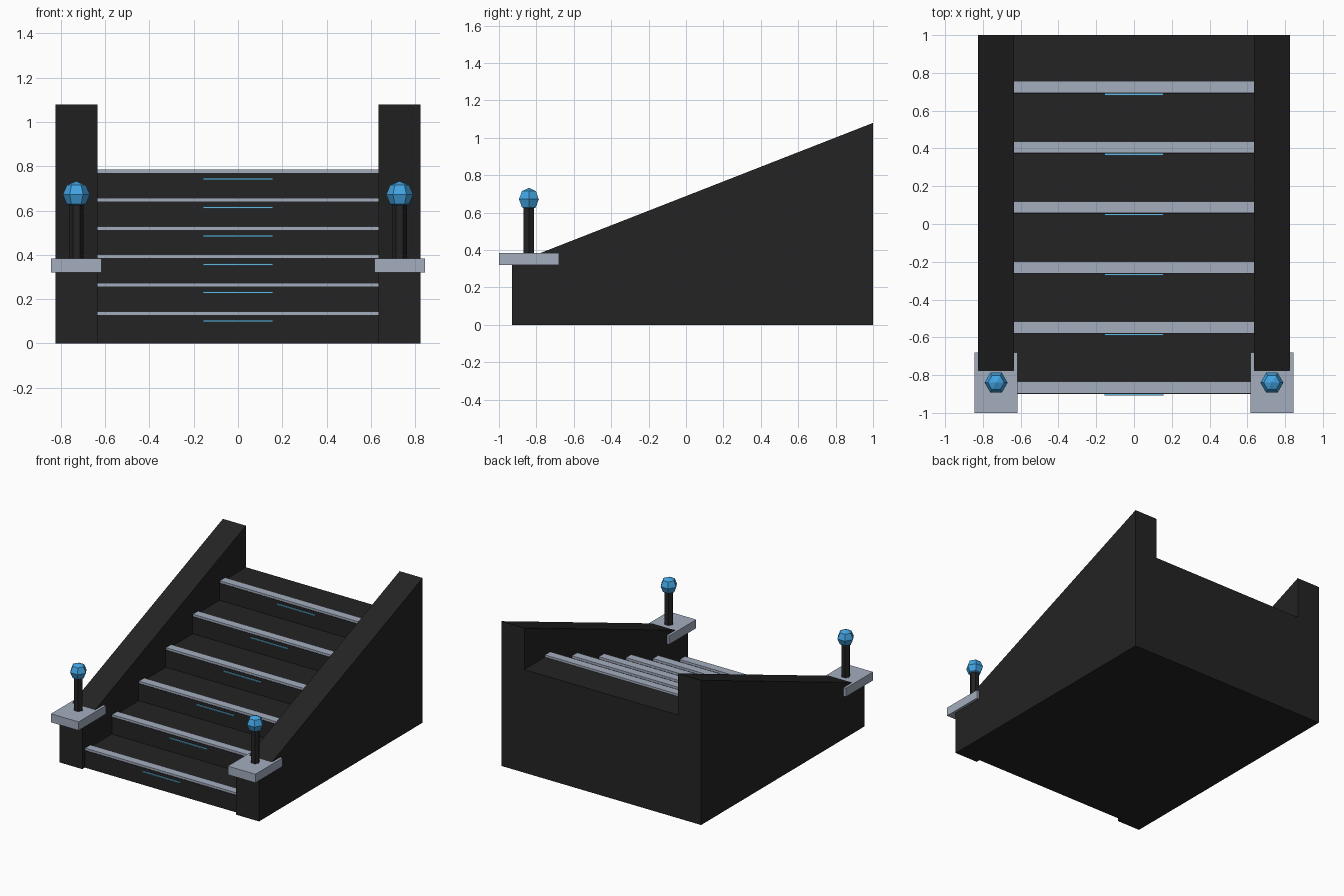
import bpy
import bmesh
from mathutils import Matrix

cube = bpy.data.objects.get("Cube")
if cube:
    bpy.data.objects.remove(cube, do_unlink=True)


def material(name, r, g, b):
    m = bpy.data.materials.new(name)
    m.use_nodes = True
    m.diffuse_color = (r, g, b, 1)
    m.node_tree.nodes["Principled BSDF"].inputs["Base Color"].default_value = (r, g, b, 1)
    return m


BLACK = material("black stone", 0.017, 0.017, 0.017)
GREY = material("pale blue grey", 0.37, 0.42, 0.52)
BLUE = material("lamp blue", 0.055, 0.37, 0.76)
CYAN = material("strip light blue", 0.13, 0.5, 0.78)


def finish(name, bm, mat):
    bmesh.ops.recalc_face_normals(bm, faces=bm.faces)
    mesh = bpy.data.meshes.new(name)
    bm.to_mesh(mesh)
    bm.free()
    mesh.materials.append(mat)
    obj = bpy.data.objects.new(name, mesh)
    bpy.context.collection.objects.link(obj)
    return obj


def extrude_profile(name, points, x0, x1, mat):
    """Solid from a (y, z) outline running from x0 to x1."""
    bm = bmesh.new()
    face = bm.faces.new([bm.verts.new((x0, y, z)) for y, z in points])
    new = bmesh.ops.extrude_face_region(bm, geom=[face])["geom"]
    verts = [v for v in new if isinstance(v, bmesh.types.BMVert)]
    bmesh.ops.translate(bm, verts=verts, vec=(x1 - x0, 0, 0))
    return finish(name, bm, mat)


def box(name, x0, x1, y0, y1, z0, z1, mat):
    return extrude_profile(name, [(y0, z0), (y1, z0), (y1, z1), (y0, z1)], x0, x1, mat)


STEPS, RISE, RUN, FRONT = 6, 0.1283, 0.318, -0.9
INNER, OUTER = 0.635, 0.825

# Solid staircase
outline = [(1, 0), (FRONT, 0)]
for i in range(STEPS):
    y = FRONT + RUN * i
    outline += [(y, RISE * i), (y, RISE * (i + 1))]
outline.append((1, RISE * STEPS))
outline.remove((FRONT, 0))
extrude_profile("stairs", outline, -INNER, INNER, BLACK)

# Nosing and light strip on every step
for i in range(STEPS):
    y, z = FRONT + RUN * i, RISE * (i + 1)
    box(f"nosing_{i + 1}", -INNER, INNER, y + 0.003, y + 0.066, z, z + 0.016, GREY)
    box(f"light_strip_{i + 1}", -0.157, 0.157, y - 0.009, y, z - 0.032, z - 0.023, CYAN)

# Side walls with caps and lamps
for side, s in (("left", 1), ("right", -1)):
    x, y = s * 0.73, -0.84
    extrude_profile(f"{side}_wall", [(-0.93, 0), (1, 0), (1, 1.08), (-0.93, 0.325)],
                    s * INNER, s * OUTER, BLACK)
    box(f"{side}_cap", x - 0.114, x + 0.114, -1, -0.68, 0.32, 0.384, GREY)

    bm = bmesh.new()
    bmesh.ops.create_cone(bm, cap_ends=True, segments=6, radius1=0.032, radius2=0.032,
                          depth=0.25, matrix=Matrix.Translation((x, y, 0.505))
                          @ Matrix.Rotation(0.5236, 4, "Z"))
    # Turn so that two corners point sideways
    widest = max(abs(v.co.x - x) for v in bm.verts)
    if widest < 0.031:
        bmesh.ops.rotate(bm, verts=bm.verts, cent=(x, y, 0),
                         matrix=Matrix.Rotation(0.5236, 3, "Z"))
    finish(f"{side}_lamp_post", bm, BLACK)

    bm = bmesh.new()
    bmesh.ops.create_uvsphere(bm, u_segments=6, v_segments=4, radius=0.061,
                              matrix=Matrix.Translation((x, y, 0.672)))
    widest = max(abs(v.co.x - x) for v in bm.verts)
    if widest < 0.06:
        bmesh.ops.rotate(bm, verts=bm.verts, cent=(x, y, 0),
                         matrix=Matrix.Rotation(0.5236, 3, "Z"))
    finish(f"{side}_lamp_globe", bm, BLUE)
